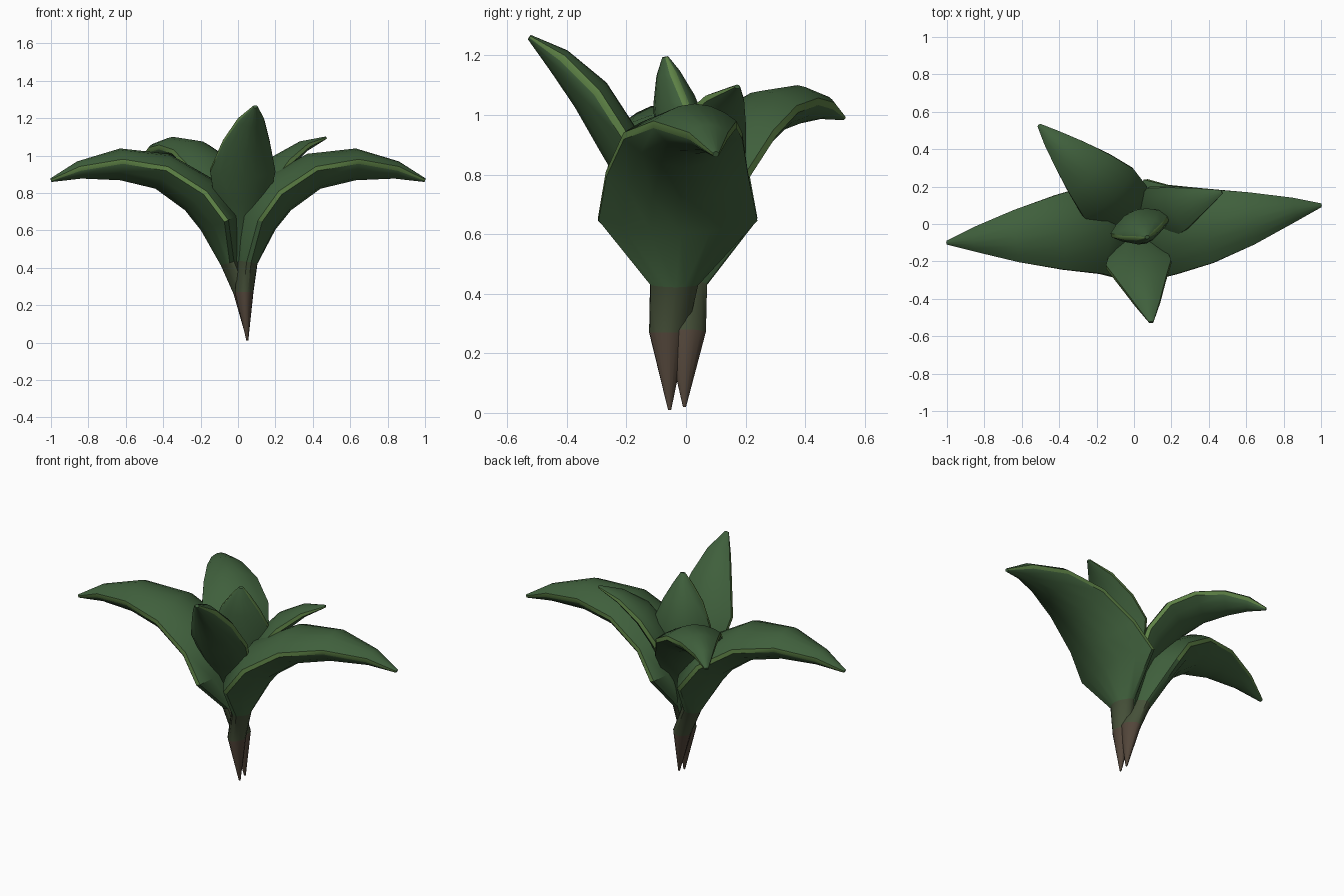
import bpy, bmesh, math
from mathutils import Vector


def material(name, rgb):
    m = bpy.data.materials.new(name)
    m.diffuse_color = (*rgb, 1)
    return m


MATS = [material("leaf_green", (0.05, 0.115, 0.045)),
        material("edge_green", (0.11, 0.22, 0.06)),
        material("stem_olive", (0.06, 0.08, 0.04)),
        material("stem_brown", (0.085, 0.06, 0.042))]
US = (-1, -0.72, -0.38, 0, 0.38, 0.72, 1)


def leaf(name, azimuth, stations):
    """Fleshy leaf: stations are x, y, z, half width, bulge above, bulge below."""
    a = math.radians(azimuth)
    side = Vector((-math.sin(a), math.cos(a), 0))
    pts = [Vector(s[:3]) for s in stations]
    bm = bmesh.new()
    rings = []
    for i, (x, y, z, hw, up, down) in enumerate(stations):
        t = (pts[min(i + 1, len(pts) - 1)] - pts[max(i - 1, 0)]).normalized()
        n = t.cross(side).normalized()
        rim = min(0.012, up * 0.4)
        upper = [(u, rim + (up - rim) * (1 - u * u)) for u in US]
        lower = [(u, -rim - (down - rim) * (1 - u * u)) for u in reversed(US)]
        rings.append([bm.verts.new(pts[i] + side * hw * u + n * h)
                      for u, h in upper + lower])
    count, top = len(rings[0]), len(US) - 1
    for r0, r1 in zip(rings, rings[1:]):
        for k in range(count):
            j = (k + 1) % count
            f = bm.faces.new((r0[k], r0[j], r1[j], r1[k]))
            z = f.calc_center_median().z
            if z < 0.33:
                f.material_index = 3
            elif z < 0.45:
                f.material_index = 2
            elif k in (top, count - 1) and z > 0.6:
                f.material_index = 1
    bm.faces.new(rings[0])
    bm.faces.new(rings[-1])
    bmesh.ops.recalc_face_normals(bm, faces=bm.faces)
    me = bpy.data.meshes.new(name)
    bm.to_mesh(me)
    bm.free()
    for m in MATS:
        me.materials.append(m)
    ob = bpy.data.objects.new(name, me)
    bpy.context.collection.objects.link(ob)
    bpy.ops.object.select_all(action='DESELECT')
    ob.select_set(True)
    bpy.context.view_layer.objects.active = ob
    bpy.ops.object.shade_smooth_by_angle(angle=math.radians(45))


# Two large arching leaves share one blade profile, each with its own stem
BLADE = [(0.09, 0.65, 0.268, 0.1, 0.12), (0.2, 0.8, 0.24, 0.1, 0.125),
         (0.4, 0.93, 0.2, 0.085, 0.115), (0.63, 0.968, 0.14, 0.07, 0.1),
         (0.85, 0.93, 0.066, 0.04, 0.055), (1.0, 0.868, 0.01, 0.01, 0.01)]


def big_leaf(name, sx, azimuth, stem, ys):
    leaf(name, azimuth, stem + [(sx * x, y, z, w, u, d)
                                for (x, z, w, u, d), y in zip(BLADE, ys)])


big_leaf("right_leaf", 1, 6,
         [(0.05, -0.055, 0.01, 0.005, 0.005, 0.005),
          (0.033, -0.06, 0.27, 0.063, 0.05, 0.05),
          (0.05, -0.04, 0.43, 0.08, 0.05, 0.055)],
         (-0.028, -0.03, -0.01, 0.03, 0.075, 0.1))
big_leaf("left_leaf", -1, 186,
         [(0.05, -0.005, 0.02, 0.005, 0.005, 0.005),
          (0.025, 0.0, 0.27, 0.066, 0.05, 0.05),
          (-0.04, 0.0, 0.43, 0.07, 0.05, 0.055)],
         (-0.028, -0.028, -0.045, -0.065, -0.083, -0.1))

# Smaller inner leaves
leaf("front_leaf", -85, [
    (0.02, -0.02, 0.4, 0.03, 0.02, 0.02), (0.02, -0.08, 0.62, 0.09, 0.05, 0.05),
    (0.02, -0.15, 0.78, 0.15, 0.06, 0.07), (0.025, -0.215, 0.92, 0.175, 0.06, 0.085),
    (0.045, -0.31, 1.075, 0.125, 0.055, 0.08), (0.07, -0.42, 1.19, 0.07, 0.035, 0.055),
    (0.092, -0.525, 1.262, 0.012, 0.008, 0.01)])
leaf("back_leaf", 134, [
    (0.02, 0.0, 0.4, 0.03, 0.02, 0.02), (-0.01, 0.03, 0.62, 0.1, 0.05, 0.05),
    (-0.06, 0.09, 0.8, 0.17, 0.06, 0.08), (-0.14, 0.17, 0.94, 0.185, 0.07, 0.085),
    (-0.24, 0.27, 1.02, 0.15, 0.065, 0.085), (-0.35, 0.375, 1.045, 0.1, 0.055, 0.075),
    (-0.44, 0.46, 1.03, 0.052, 0.035, 0.045), (-0.508, 0.528, 0.99, 0.01, 0.008, 0.008)])
leaf("side_leaf", 25, [
    (0.03, 0.0, 0.4, 0.03, 0.02, 0.02), (0.07, 0.03, 0.68, 0.1, 0.04, 0.05),
    (0.14, 0.06, 0.86, 0.15, 0.045, 0.06), (0.23, 0.085, 0.97, 0.125, 0.04, 0.055),
    (0.35, 0.13, 1.055, 0.07, 0.025, 0.035), (0.47, 0.172, 1.095, 0.01, 0.007, 0.007)])
leaf("centre_leaf", -72, [
    (0.03, -0.01, 0.4, 0.03, 0.03, 0.03), (0.03, 0.0, 0.7, 0.13, 0.08, 0.08),
    (0.035, -0.01, 0.92, 0.165, 0.09, 0.09), (0.045, -0.04, 1.05, 0.11, 0.07, 0.07),
    (0.06, -0.06, 1.14, 0.052, 0.04, 0.04), (0.07, -0.07, 1.195, 0.012, 0.01, 0.01)])
